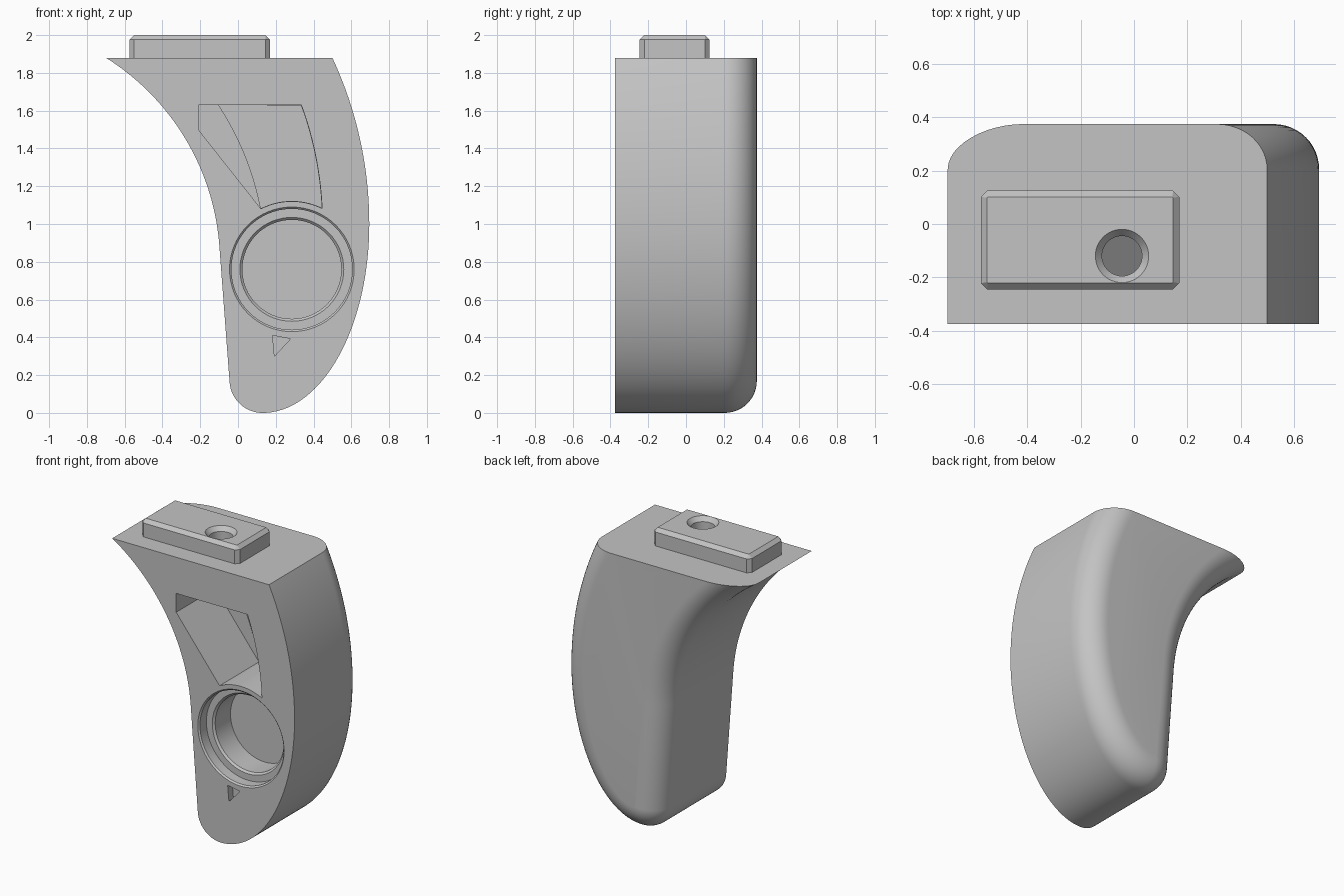
import bpy, bmesh
from math import sin, cos, radians
from mathutils import Vector

cube = bpy.data.objects.get("Cube")
if cube:
    bpy.data.objects.remove(cube, do_unlink=True)

FRONT, BACK, TOP = -0.375, 0.375, 1.88
FILLET = 0.17

grey = bpy.data.materials.new("plain grey")
grey.use_nodes = True
COLOUR = (0.55, 0.55, 0.55, 1)
grey.diffuse_color = COLOUR
grey.node_tree.nodes["Principled BSDF"].inputs["Base Color"].default_value = COLOUR


def arc(cx, cz, rx, a0, a1, n, rz=None):
    """Points along an arc, angles in degrees."""
    rz = rz or rx
    angles = [radians(a0 + (a1 - a0) * i / n) for i in range(n + 1)]
    return [Vector((cx + rx * cos(a), cz + rz * sin(a))) for a in angles]


def offset(points, distance):
    """Shift an open clockwise outline inwards along its normals."""
    result = []
    for i, p in enumerate(points):
        d = points[min(i + 1, len(points) - 1)] - points[max(i - 1, 0)]
        result.append(p + Vector((d.y, -d.x)).normalized() * distance)
    return result


def loft(name, rings, clip=None):
    """Join equal rings of 3D points into a closed solid, optionally cut flat above."""
    bm = bmesh.new()
    loops = [[bm.verts.new(p) for p in ring] for ring in rings]
    n = len(loops[0])
    for a, b in zip(loops, loops[1:]):
        for i in range(n):
            j = (i + 1) % n
            bm.faces.new((a[i], a[j], b[j], b[i]))
    bm.faces.new(loops[0])
    bm.faces.new(loops[-1])
    if clip:
        geom = bm.verts[:] + bm.edges[:] + bm.faces[:]
        bmesh.ops.bisect_plane(bm, geom=geom, plane_co=(0, 0, clip),
                               plane_no=(0, 0, 1), clear_outer=True)
        bmesh.ops.holes_fill(bm, edges=[e for e in bm.edges if e.is_boundary], sides=0)
    bmesh.ops.recalc_face_normals(bm, faces=bm.faces[:])
    mesh = bpy.data.meshes.new(name)
    bm.to_mesh(mesh)
    bm.free()
    mesh.materials.append(grey)
    obj = bpy.data.objects.new(name, mesh)
    bpy.context.collection.objects.link(obj)
    return obj


def ring_y(points, y):
    return [(p[0], y, p[1]) for p in points]


def prism(name, points, y0, y1):
    return loft(name, [ring_y(points, y0), ring_y(points, y1)])


def activate(obj):
    bpy.ops.object.select_all(action='DESELECT')
    obj.select_set(True)
    bpy.context.view_layer.objects.active = obj


def cut(obj, cutter):
    cutter.hide_render = True
    activate(obj)
    mod = obj.modifiers.new("cut", 'BOOLEAN')
    mod.operation, mod.solver, mod.object = 'DIFFERENCE', 'EXACT', cutter
    bpy.ops.object.modifier_apply(modifier=mod.name)


# Curved body: side outline swept back, rounded along its rear edge
LEFT_C, RIGHT_C = (-1.384, 0.788), (-1.385, 1.0)
outline = arc(*RIGHT_C, 2.08, 35, 0, 28)
outline += arc(0.13, 1.0, 0.565, 0, -90, 40, rz=1.0)[1:]
outline += arc(0.13, 0.175, 0.175, -90, -175, 16)[1:]
outline += arc(*LEFT_C, 1.289, 5, 57.9, 32)
outline.append(outline[-1] + Vector((-0.847, 0.531)) * 0.3)
rings = [ring_y(outline, FRONT)]
for k in range(13):
    t = radians(90 * k / 12)
    rings.append(ring_y(offset(outline, FILLET * (1 - cos(t))),
                        BACK - FILLET + FILLET * sin(t)))
body = loft("body", rings, clip=TOP)

# Stepped round recess with chamfered rims
profile = [(0.33, -0.02), (0.33, 0), (0.32, 0.01), (0.32, 0.08), (0.275, 0.08),
           (0.262, 0.093), (0.262, 0.26)]
recess = loft("recess_cutter", [ring_y(arc(0.285, 0.76, r, 0, 354.375, 63), FRONT + d)
                                for r, d in profile])

# Upper pocket, with a deeper floor bounded by a curve on one side
def pocket_edge(grow, top):
    bottom = arc(0.285, 0.76, 0.36 + grow, 117, 63.8, 14)
    side = arc(*RIGHT_C, 1.832 - grow, 2.7, 20.1, 14)
    return bottom + side[:-1] + [Vector((0.335 - grow, top))]

pocket = prism("pocket_cutter", [(-0.21, 1.63), (-0.21, 1.5)] + pocket_edge(0, 1.63),
               FRONT - 0.05, FRONT + 0.43)
floor_curve = arc(*LEFT_C, 1.533, 33.3, 11.6, 16)
deep = prism("deep_pocket_cutter", floor_curve + pocket_edge(0.002, 1.628),
             FRONT + 0.3, FRONT + 0.5)

# Small engraved triangle
mark = prism("mark_cutter", [(0.183, 0.41), (0.278, 0.392), (0.193, 0.30)],
             FRONT - 0.05, FRONT + 0.05)

# Mounting plate with chamfered top and corners
def plate_ring(inset, z):
    x0, x1, y0, y1 = -0.575 + inset, 0.17 - inset, -0.245 + inset, 0.125 - inset
    c = 0.024 - inset * 0.95
    return [(x0 + c, y0, z), (x1 - c, y0, z), (x1, y0 + c, z), (x1, y1 - c, z),
            (x1 - c, y1, z), (x0 + c, y1, z), (x0, y1 - c, z), (x0, y0 + c, z)]

plate = loft("mounting_plate", [plate_ring(0, TOP), plate_ring(0, 1.976),
                                plate_ring(0.024, 2.0)])

# Countersunk screw hole running down into the pocket
hole = loft("screw_hole_cutter", [[(p.x, p.y, z) for p in arc(-0.045, -0.12, r, 0, 352.5, 47)]
                                  for r, z in ((0.1, 2.05), (0.1, 2.0), (0.075, 1.97), (0.075, 1.5))])

for cutter in (recess, pocket, deep, mark, hole):
    cut(body, cutter)
cut(plate, hole)
for cutter in (recess, pocket, deep, mark, hole):
    bpy.data.objects.remove(cutter, do_unlink=True)

for obj in (body, plate):
    activate(obj)
    bpy.ops.object.shade_smooth_by_angle(angle=radians(25))
